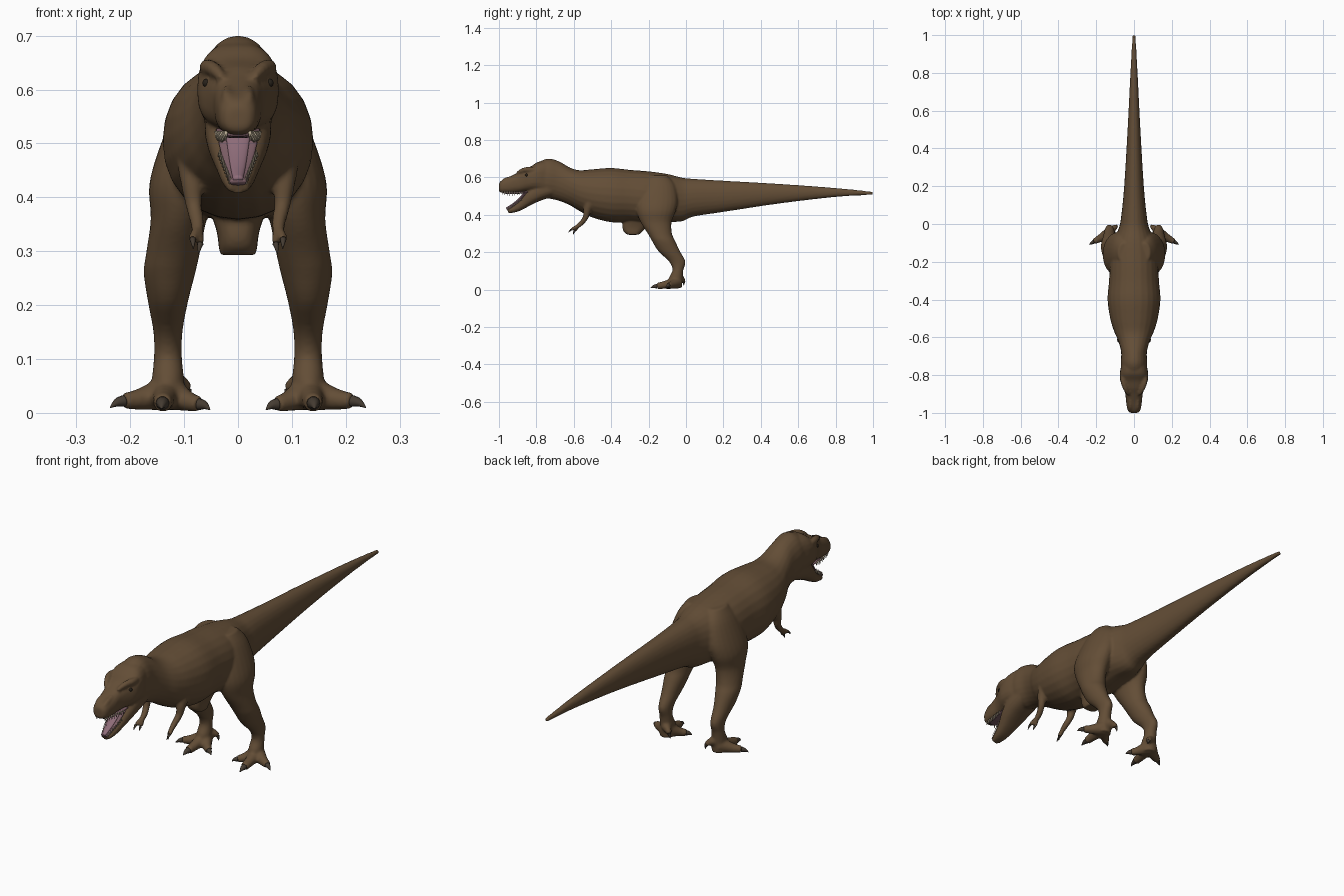
import bpy
import bmesh
from math import cos, sin, pi, copysign
from mathutils import Vector

cube = bpy.data.objects.get("Cube")
if cube:
    bpy.data.objects.remove(cube, do_unlink=True)

X, Y, Z = Vector((1, 0, 0)), Vector((0, 1, 0)), Vector((0, 0, 1))


def material(name, colour):
    mat = bpy.data.materials.new(name)
    mat.use_nodes = True
    rgba = (*colour, 1)
    mat.diffuse_color = rgba
    mat.node_tree.nodes["Principled BSDF"].inputs["Base Color"].default_value = rgba
    return mat


skin_brown = material("skin brown", (.125, .075, .037))
mouth_pink = material("mouth pink", (.2, .11, .13))
tongue_pink = material("tongue pink", (.27, .15, .19))
tooth_cream = material("tooth cream", (.5, .42, .3))
claw_dark = material("claw dark brown", (.06, .045, .032))
eye_black = material("eye black", (.02, .015, .01))


def resample(stations, steps):
    """Smooth curve through stations of (x, y, z, half width, half depth)."""
    out = []
    last = len(stations) - 1
    for i in range(last):
        a, b, c, d = (stations[min(max(j, 0), last)] for j in range(i - 1, i + 3))
        for k in range(steps):
            t = k / steps
            out.append([q + t / 2 * (r - p + t * (2 * p - 5 * q + 4 * r - s
                        + t * (3 * (q - r) + s - p)))
                        for p, q, r, s in zip(a, b, c, d)])
    return out + [list(stations[-1])]


def loft(bm, stations, axis=None, ref=Z, power=2, sides=24, steps=4, mirror=False):
    """Closed tube of superellipse rings, fixed to an axis or following the path."""
    path = resample(stations, steps)
    centres = [Vector(p[:3]) for p in path]
    for flip in ((1, -1) if mirror else (1,)):
        rings = []
        for i, p in enumerate(path):
            t = axis or (centres[min(i + 1, len(path) - 1)] - centres[max(i - 1, 0)]).normalized()
            u = t.cross(ref).normalized()
            v = t.cross(u)
            ring = []
            for k in range(sides):
                c, s = cos(2 * pi * k / sides), sin(2 * pi * k / sides)
                co = (centres[i] + u * copysign(abs(c) ** (2 / power), c) * p[3]
                      + v * copysign(abs(s) ** (2 / power), s) * p[4])
                ring.append(bm.verts.new((co.x * flip, co.y, co.z)))
            rings.append(ring)
        for r0, r1 in zip(rings, rings[1:]):
            for k in range(sides):
                n = (k + 1) % sides
                bm.faces.new((r0[k], r0[n], r1[n], r1[k]))
        bm.faces.new(rings[0])
        bm.faces.new(rings[-1])


def finish(name, bm, mat):
    bmesh.ops.recalc_face_normals(bm, faces=bm.faces[:])
    for face in bm.faces:
        face.smooth = True
    mesh = bpy.data.meshes.new(name)
    bm.to_mesh(mesh)
    bm.free()
    mesh.materials.append(mat)
    obj = bpy.data.objects.new(name, mesh)
    bpy.context.scene.collection.objects.link(obj)
    return obj


def upright(rows):
    """Rows of (y, top, bottom, half width) to loft stations."""
    return [(0, y, (top + low) / 2, w, (top - low) / 2) for y, top, low, w in rows]


def round_path(points):
    return [(x, y, z, r, r) for x, y, z, r in points]


skin = bmesh.new()

# Neck, trunk and tail
loft(skin, upright([
    (-.8, .675, .53, .06), (-.74, .7, .49, .07), (-.68, .686, .475, .068),
    (-.62, .652, .45, .083), (-.57, .638, .42, .105), (-.5, .643, .385, .126),
    (-.4, .65, .36, .14), (-.3, .64, .36, .132), (-.2, .632, .35, .128),
    (-.1, .618, .36, .11), (-.02, .598, .365, .08), (.04, .592, .39, .068),
    (.2, .582, .415, .052), (.5, .565, .46, .034), (.8, .543, .495, .019),
    (1, .523, .507, .008)]), axis=Y, power=2.1)

# Skull and muzzle
loft(skin, upright([
    (-1, .568, .525, .02), (-.985, .584, .517, .034), (-.94, .605, .515, .042),
    (-.9, .625, .518, .046), (-.87, .642, .522, .056), (-.83, .658, .525, .073),
    (-.79, .683, .52, .075), (-.74, .69, .5, .066)]), axis=Y, power=2.6)

# Lower jaw
jaw = [(0, -.952, .418, .02, .011), (0, -.91, .434, .031, .02),
       (0, -.87, .46, .042, .027), (0, -.83, .493, .055, .038),
       (0, -.78, .525, .062, .048), (0, -.71, .55, .06, .05)]
loft(skin, jaw, power=2.5)

# Brow ridges and nostril bumps
loft(skin, round_path([(.03, -.905, .622, .007), (.045, -.87, .638, .013),
                       (.058, -.83, .642, .014), (.055, -.79, .64, .01)]), mirror=True)
loft(skin, round_path([(.018, -.985, .575, .008), (.02, -.965, .588, .01),
                       (.02, -.93, .602, .007)]), mirror=True)

# Keel under the pelvis
loft(skin, [(0, -.23, .42, .07, .1), (0, -.27, .345, .042, .07),
            (0, -.283, .31, .036, .05), (0, -.283, .293, .034, .03)],
     axis=Z, ref=Y, power=2.6)

# Legs
loft(skin, [(.055, -.15, .61, .03, .05), (.07, -.15, .56, .048, .09),
            (.09, -.155, .48, .06, .11), (.103, -.16, .42, .062, .105),
            (.11, -.16, .36, .052, .083), (.12, -.14, .3, .05, .065),
            (.127, -.12, .26, .048, .062), (.13, -.09, .205, .037, .058),
            (.13, -.047, .15, .027, .044), (.13, -.043, .105, .026, .029),
            (.13, -.055, .06, .03, .037), (.13, -.055, .01, .032, .034)],
     axis=Z, ref=Y, mirror=True)

# Toes: foot centre, knuckle, toe end, claw tip
toes = [((.13, -.05, .038, .034), (.136, -.1, .028, .023), (.14, -.155, .018, .017), (.142, -.19, .008)),
        ((.13, -.05, .038, .034), (.178, -.075, .026, .021), (.212, -.093, .022, .015), (.237, -.108, .01)),
        ((.13, -.05, .038, .034), (.097, -.085, .023, .02), (.072, -.105, .016, .015), (.052, -.118, .006)),
        ((.12, -.03, .06, .02), (.102, -.018, .052, .014), (.094, -.012, .042, .011), (.088, -.012, .022))]

# Arms and fingers
loft(skin, round_path([(.083, -.51, .47, .032), (.085, -.528, .425, .021),
                       (.082, -.537, .385, .015), (.076, -.56, .355, .013),
                       (.075, -.58, .338, .011)]), ref=Y, mirror=True)
fingers = [((.075, -.575, .342, .01), (.081, -.597, .33, .009), (.084, -.61, .322, .008), (.083, -.628, .305)),
           ((.075, -.575, .342, .01), (.071, -.587, .325, .009), (.07, -.595, .314, .008), (.073, -.603, .295))]

claws = bmesh.new()
for *digit, tip in toes + fingers:
    loft(skin, round_path(digit), mirror=True, sides=16)
    end = Vector(digit[-1][:3])
    r = digit[-1][3] * .75
    mid = end.lerp(Vector(tip), .5) + Z * .003
    loft(claws, round_path([(*end, r), (*mid, r * .7), (*tip, .001)]),
         sides=10, mirror=True)
finish("claws", claws, claw_dark)

# Fuse the skin into one smooth surface
body = finish("body_skin", skin, skin_brown)
remesh = body.modifiers.new("fuse", "REMESH")
remesh.mode = "VOXEL"
remesh.voxel_size = .006
remesh.use_smooth_shade = True
relax = body.modifiers.new("relax", "SMOOTH")
relax.factor = .5
relax.iterations = 3

# Mouth lining: floor laid on the jaw, palate under the muzzle
up = Vector((0, -.5, .86))
floor = [(Vector(p[:3]) + up * p[4], p[3]) for p in jaw[:4]]
lining = bmesh.new()
loft(lining, [(*c, w * .75, .006) for c, w in floor], power=2.5)
loft(lining, [(0, -.975, .517, .02, .004), (0, -.93, .515, .031, .005),
              (0, -.88, .519, .038, .006), (0, -.845, .522, .042, .006)], power=2.5)
finish("mouth_lining", lining, mouth_pink)

# Tongue
tongue = bmesh.new()
loft(tongue, [(*(c + up * .006), w * .45, .006) for c, w in floor])
finish("tongue", tongue, tongue_pink)

# Teeth along both jaws
teeth = bmesh.new()


def tooth(root, tip, r):
    loft(teeth, [(*root, r, r), (*tip, .0006, .0006)], ref=Y, sides=6, steps=1, mirror=True)


for i in range(9):
    f = i / 8
    root = Vector((.022 + .018 * f, -.982 + .105 * f, .523))
    tooth(root, root - Z * (.016 + .006 * sin(pi * f)), .004)
    root = Vector((.014 + .02 * f, -.95 + .07 * f, .426 + .05 * f))
    tooth(root, root + up * .015, .0035)
finish("teeth", teeth, tooth_cream)

# Eyes
eyes = bmesh.new()
for side in (1, -1):
    ball = bmesh.ops.create_uvsphere(eyes, u_segments=16, v_segments=10, radius=.008)
    bmesh.ops.translate(eyes, verts=ball["verts"], vec=(side * .058, -.852, .612))
finish("eyes", eyes, eye_black)
